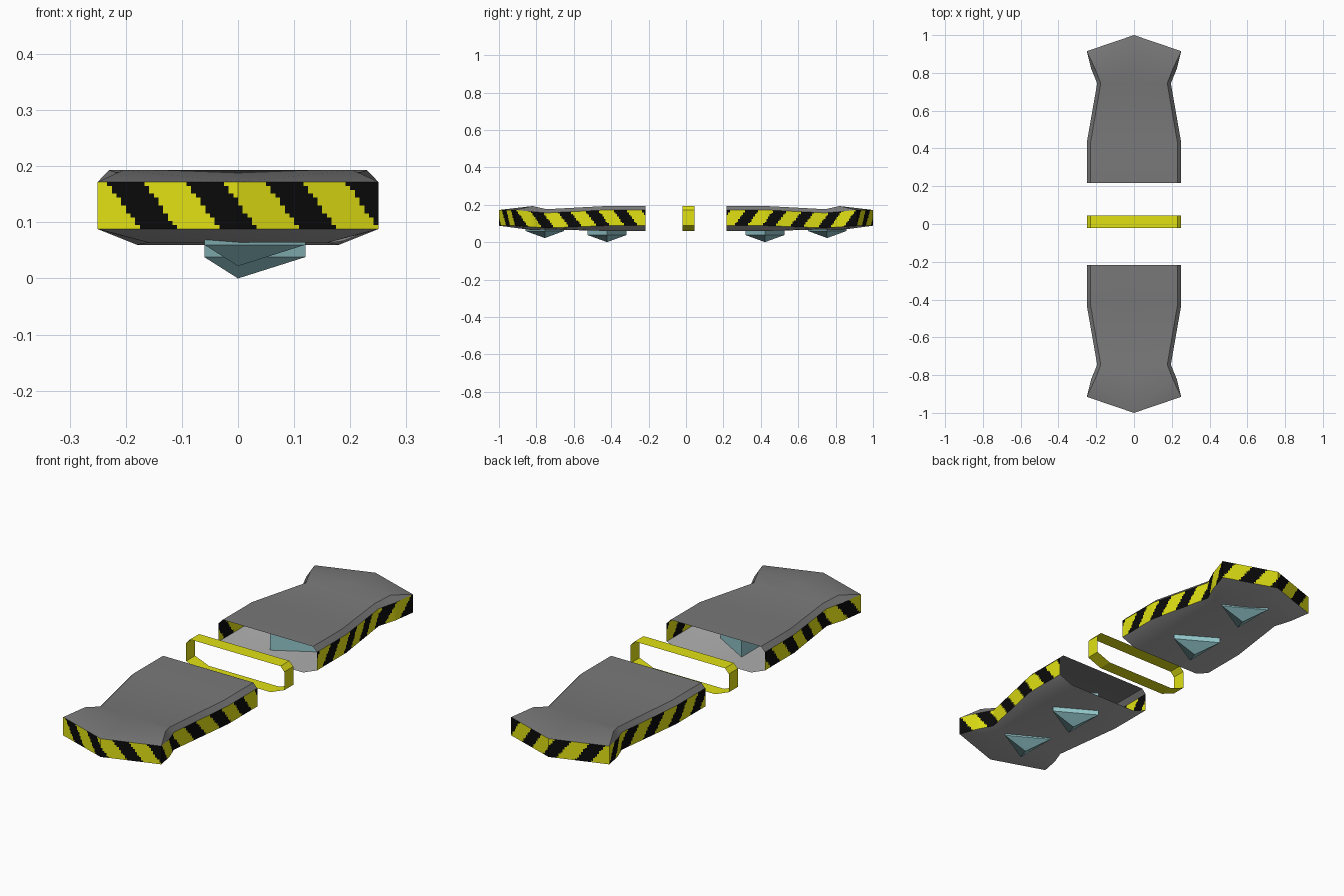
import bpy, bmesh, math
from mathutils import Vector

if "Cube" in bpy.data.objects:
    bpy.data.objects.remove(bpy.data.objects["Cube"])


def material(name, rgb):
    m = bpy.data.materials.new(name)
    m.diffuse_color = (*rgb, 1)
    m.use_nodes = True
    m.node_tree.nodes["Principled BSDF"].inputs["Base Color"].default_value = m.diffuse_color
    return m


DARK = material("dark_grey", (0.19, 0.19, 0.19))
LIGHT = material("light_grey", (0.43, 0.43, 0.43))
YELLOW = material("yellow", (0.75, 0.75, 0.007))
BLACK = material("black", (0.003, 0.003, 0.003))
TEAL = material("pale_teal", (0.30, 0.58, 0.61))


def make(name, bm, mats, angle=40):
    me = bpy.data.meshes.new(name)
    bm.to_mesh(me)
    bm.free()
    ob = bpy.data.objects.new(name, me)
    bpy.context.collection.objects.link(ob)
    for m in mats:
        me.materials.append(m)
    bpy.ops.object.select_all(action='DESELECT')
    ob.select_set(True)
    bpy.context.view_layer.objects.active = ob
    if angle:
        bpy.ops.object.shade_smooth_by_angle(angle=math.radians(angle))
    return ob


def face_outward(bm, ref):
    bm.normal_update()
    for f in bm.faces:
        if f.normal.dot(f.calc_center_median() - ref) < 0:
            f.normal_flip()


# Half outline: x, y, band bottom z, band top z (open end to tip)
RIM = [(0.25, 0.217, 0.088, 0.172), (0.25, 0.43, 0.088, 0.172),
       (0.195, 0.745, 0.076, 0.156), (0.226, 0.82, 0.081, 0.163),
       (0.25, 0.915, 0.088, 0.172), (0.0, 1.0, 0.088, 0.172)]
# Panel edges at the first four stations: x, z
TOP = [(0.23, 0.193), (0.23, 0.193), (0.176, 0.176), (0.205, 0.193)]
BOTTOM = [(0.18, 0.06), (0.18, 0.06), (0.135, 0.068), (0.16, 0.064)]


def panel(name, side, edge, rim_z, mat):
    """Flat panel with chamfered sides, sloping to the rim at the tip."""
    bm = bmesh.new()
    rows = []
    for (x, y, *zs), (ex, ez) in zip(RIM, edge):
        rz = zs[rim_z]
        pts = [(-x, rz), (-ex, ez), (0, ez), (ex, ez), (x, rz)]
        rows.append([bm.verts.new((px, side * y, pz)) for px, pz in pts])
    for a, b in zip(rows, rows[1:]):
        for i in range(4):
            bm.faces.new((a[i], a[i + 1], b[i + 1], b[i]))
    cx, cy = RIM[4][:2]
    left, right, tip = [bm.verts.new((x, side * y, RIM[4][2 + rim_z]))
                        for x, y in ((-cx, cy), (cx, cy), (0, 1.0))]
    r = rows[-1]
    for tri in ((r[0], r[1], left), (r[1], tip, left), (r[1], r[2], tip),
                (r[2], r[3], tip), (r[3], right, tip), (r[3], r[4], right)):
        bm.faces.new(tri)
    face_outward(bm, Vector((0, side * 0.5, 0.12)))
    make(name, bm, [mat])


def striped_band(name, side, rows=12, step=0.009):
    """Side band on a fine grid, coloured by a diagonal stripe rule."""
    path = [Vector(p) for p in RIM]
    path = [Vector((-p[0], *p[1:])) for p in path] + path[-2::-1]
    samples = [(0.0, path[0])]
    s = 0.0
    for a, b in zip(path, path[1:]):
        length = (b.xy - a.xy).length
        n = math.ceil(length / step)
        samples += [(s + length * i / n, a.lerp(b, i / n)) for i in range(1, n + 1)]
        s += length
    mid = s / 2
    bm = bmesh.new()
    cols = [[bm.verts.new((p[0], side * p[1], p[2] + (p[3] - p[2]) * j / rows))
             for j in range(rows + 1)] for _, p in samples]
    for i in range(len(cols) - 1):
        sc = (samples[i][0] + samples[i + 1][0]) / 2 - mid
        for j in range(rows):
            f = bm.faces.new((cols[i][j], cols[i + 1][j],
                              cols[i + 1][j + 1], cols[i][j + 1]))
            t = (j + 0.5) / rows
            f.material_index = int((sc - 0.053 - 0.062 * (1 - t)) % 0.15 < 0.07)
    face_outward(bm, Vector((0, side * 0.5, 0.12)))
    make(name, bm, [YELLOW, BLACK], 20)


def thruster(name, y, z):
    """Three-sided prism with a pyramid point underneath."""
    bm = bmesh.new()
    ring = [(0.12 * math.cos(k * math.tau / 3), y + 0.12 * math.sin(k * math.tau / 3))
            for k in range(3)]
    low = [bm.verts.new((px, py, z + 0.038)) for px, py in ring]
    high = [bm.verts.new((px, py, 0.15)) for px, py in ring]
    apex = bm.verts.new((0, y, z))
    for k in range(3):
        n = (k + 1) % 3
        bm.faces.new((low[k], low[n], high[n], high[k]))
        bm.faces.new((low[n], low[k], apex))
    bm.faces.new(high)
    bmesh.ops.recalc_face_normals(bm, faces=bm.faces[:])
    make(name, bm, [TEAL], 0)


# Two mirrored board halves
for label, side in (("front", -1), ("back", 1)):
    panel(label + "_top_panel", side, TOP, 1, DARK)
    panel(label + "_bottom_panel", side, BOTTOM, 0, LIGHT)
    striped_band(label + "_striped_band", side)
    thruster(label + "_inner_thruster", side * 0.422, 0.0)
    thruster(label + "_outer_thruster", side * 0.755, 0.022)

# Open centre ring with the same cross-section as the board
half = [(0.18, 0.06), (0.25, 0.088), (0.25, 0.172), (0.23, 0.193)]
section = half + [(-x, z) for x, z in reversed(half)]
bm = bmesh.new()
loops = [[bm.verts.new((x, y, z)) for x, z in section] for y in (-0.02, 0.045)]
for i in range(8):
    j = (i + 1) % 8
    bm.faces.new((loops[0][i], loops[0][j], loops[1][j], loops[1][i]))
face_outward(bm, Vector((0, 0.0125, 0.12)))
make("centre_ring", bm, [YELLOW], 0)
